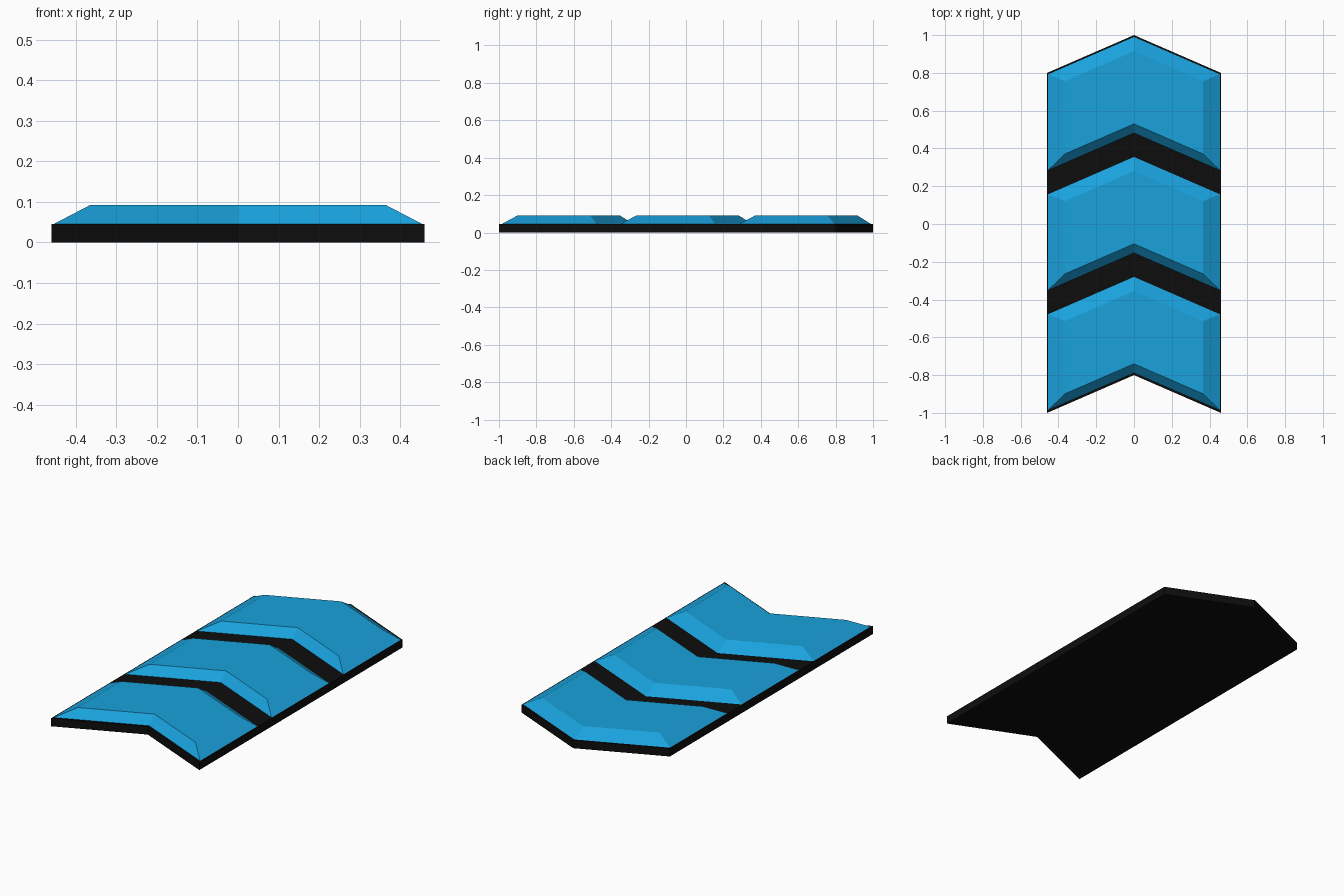
import bpy, bmesh

if "Cube" in bpy.data.objects:
    bpy.data.objects.remove(bpy.data.objects["Cube"])

HALF_W, TIP = 0.46, 0.2      # plate half width, chevron rise at the centre
SLOPE = TIP / HALF_W
PLATE_Z, TOP_Z = 0.045, 0.092


def material(name, color):
    m = bpy.data.materials.new(name)
    m.diffuse_color = color
    m.use_nodes = True
    m.node_tree.nodes["Principled BSDF"].inputs["Base Color"].default_value = m.diffuse_color
    return m


def chevron_ring(bm, half_w, back, front, z):
    """Six-point chevron outline; back/front are y values on the centre line."""
    drop = half_w * SLOPE
    pts = [(-half_w, back - drop), (0, back), (half_w, back - drop),
           (half_w, front - drop), (0, front), (-half_w, front - drop)]
    return [bm.verts.new((x, y, z)) for x, y in pts]


def chevron(name, lower, upper, mat):
    bm = bmesh.new()
    a, b = chevron_ring(bm, *lower), chevron_ring(bm, *upper)
    for i in range(6):
        j = (i + 1) % 6
        bm.faces.new((a[i], a[j], b[j], b[i]))
    # caps split along the centre line
    for r in (a, b):
        bm.faces.new((r[0], r[1], r[4], r[5]))
        bm.faces.new((r[1], r[2], r[3], r[4]))
    bmesh.ops.recalc_face_normals(bm, faces=bm.faces)
    me = bpy.data.meshes.new(name)
    bm.to_mesh(me)
    bm.free()
    me.materials.append(mat)
    ob = bpy.data.objects.new(name, me)
    bpy.context.collection.objects.link(ob)
    return ob


black = material("black", (0.004, 0.004, 0.004, 1))
blue = material("blue", (0.01, 0.36, 0.72, 1))

# Base plate
chevron("base_plate", (HALF_W, -0.8, 1.0, 0), (HALF_W, -0.8, 1.0, PLATE_Z), black)

# Three bevelled arrow pads
for k in range(3):
    y = 0.635 * (k - 1)
    chevron(f"arrow_pad_{k + 1}",
            (0.455, y - 0.153, y + 0.355, PLATE_Z),
            (0.365, y - 0.105, y + 0.28, TOP_Z), blue)
